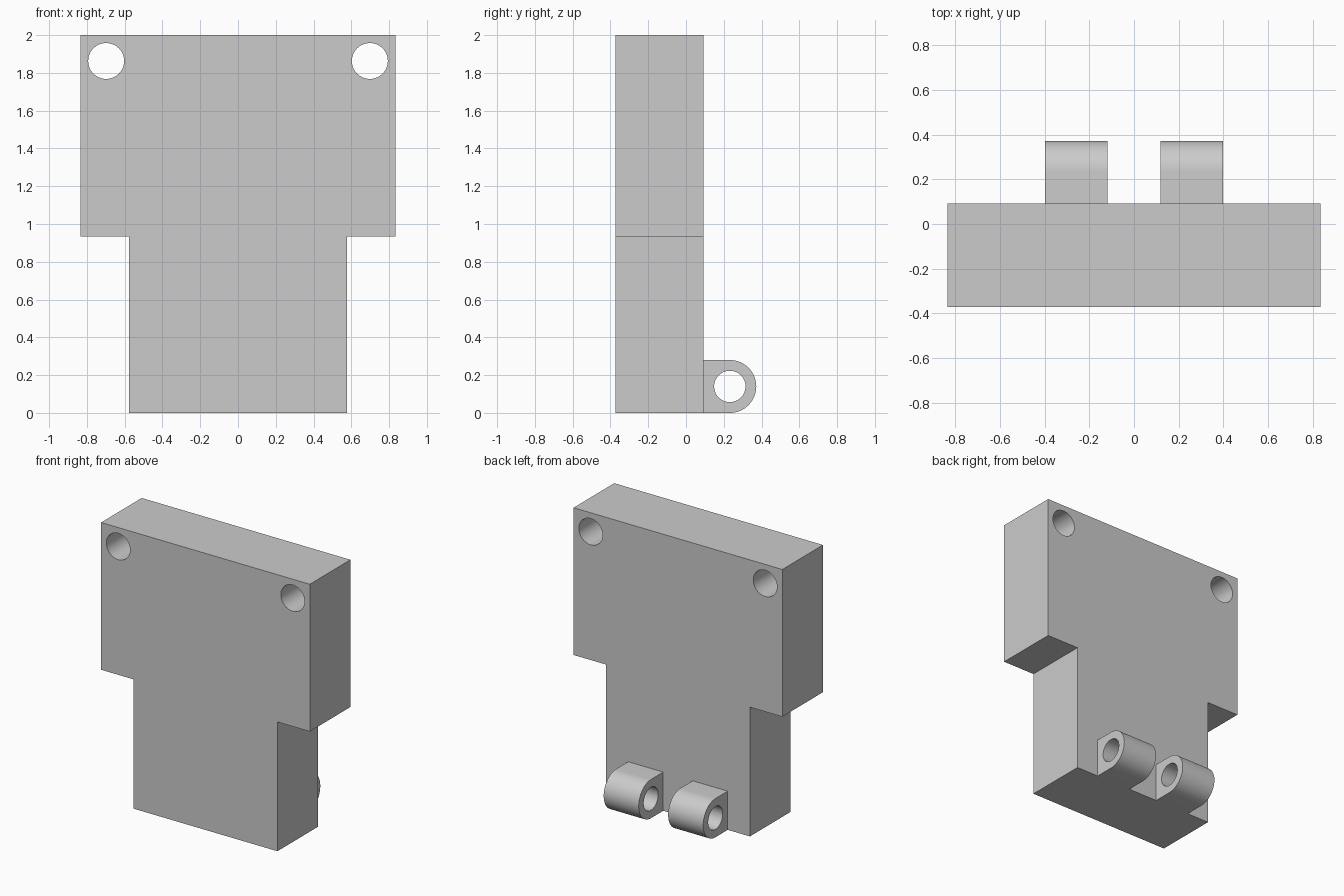
import bpy, bmesh, math
from mathutils import Vector

if "Cube" in bpy.data.objects:
    bpy.data.objects.remove(bpy.data.objects["Cube"])

grey = bpy.data.materials.new("plain grey")
grey.diffuse_color = (0.6, 0.6, 0.6, 1)
grey.use_nodes = True
grey.node_tree.nodes["Principled BSDF"].inputs["Base Color"].default_value = grey.diffuse_color

FRONT, BACK = -0.372, 0.092


def prism(name, profile, offset):
    """Extrude a closed 3D outline along offset."""
    bm = bmesh.new()
    face = bm.faces.new([bm.verts.new(p) for p in profile])
    ext = bmesh.ops.extrude_face_region(bm, geom=[face], use_keep_orig=True)
    moved = [v for v in ext["geom"] if isinstance(v, bmesh.types.BMVert)]
    bmesh.ops.translate(bm, verts=moved, vec=Vector(offset))
    bmesh.ops.recalc_face_normals(bm, faces=bm.faces)
    mesh = bpy.data.meshes.new(name)
    bm.to_mesh(mesh)
    bm.free()
    mesh.materials.append(grey)
    obj = bpy.data.objects.new(name, mesh)
    bpy.context.collection.objects.link(obj)
    return obj


def arc(radius, start, end, steps):
    return [(radius * math.cos(math.radians(start + (end - start) * i / steps)),
             radius * math.sin(math.radians(start + (end - start) * i / steps)))
            for i in range(steps + 1)]


def drill(target, cutter):
    cutter.hide_render = True
    cutter.hide_viewport = True
    mod = target.modifiers.new("hole", "BOOLEAN")
    mod.operation = "DIFFERENCE"
    mod.solver = "EXACT"
    mod.object = cutter


def finish(obj):
    """Apply the holes, then smooth the round walls."""
    bpy.ops.object.select_all(action="DESELECT")
    bpy.context.view_layer.objects.active = obj
    obj.select_set(True)
    for mod in list(obj.modifiers):
        bpy.ops.object.modifier_apply(modifier=mod.name)
    bpy.ops.object.shade_smooth_by_angle(angle=math.radians(30))


# T-shaped plate
right = [(0.576, 0), (0.576, 0.935), (0.835, 0.935), (0.835, 2)]
outline = right + [(-x, z) for x, z in reversed(right)]
plate = prism("plate", [(x, FRONT, z) for x, z in outline], (0, BACK - FRONT, 0))

# Mounting holes in the upper corners
for side in (-1, 1):
    circle = arc(0.095, 0, 360, 64)[:-1]
    drill(plate, prism("mounting_hole_cutter",
                       [(side * 0.698 + a, FRONT - 0.1, 1.863 + b) for a, b in circle],
                       (0, BACK - FRONT + 0.2, 0)))
finish(plate)

# Pair of rounded hinge lugs on the back, with pin holes
PIN_Y, PIN_Z, LUG_R = 0.232, 0.14, 0.14
for x, name in ((-0.398, "hinge_lug_left"), (0.118, "hinge_lug_right")):
    shape = [(BACK, 0)] + [(PIN_Y + a, PIN_Z + b) for a, b in arc(LUG_R, -90, 90, 32)]
    shape.append((BACK, 2 * LUG_R))
    lug = prism(name, [(x, y, z) for y, z in shape], (0.28, 0, 0))
    circle = arc(0.083, 0, 360, 64)[:-1]
    drill(lug, prism("pin_hole_cutter",
                     [(x - 0.05, PIN_Y + a, PIN_Z + b) for a, b in circle],
                     (0.38, 0, 0)))
    finish(lug)
